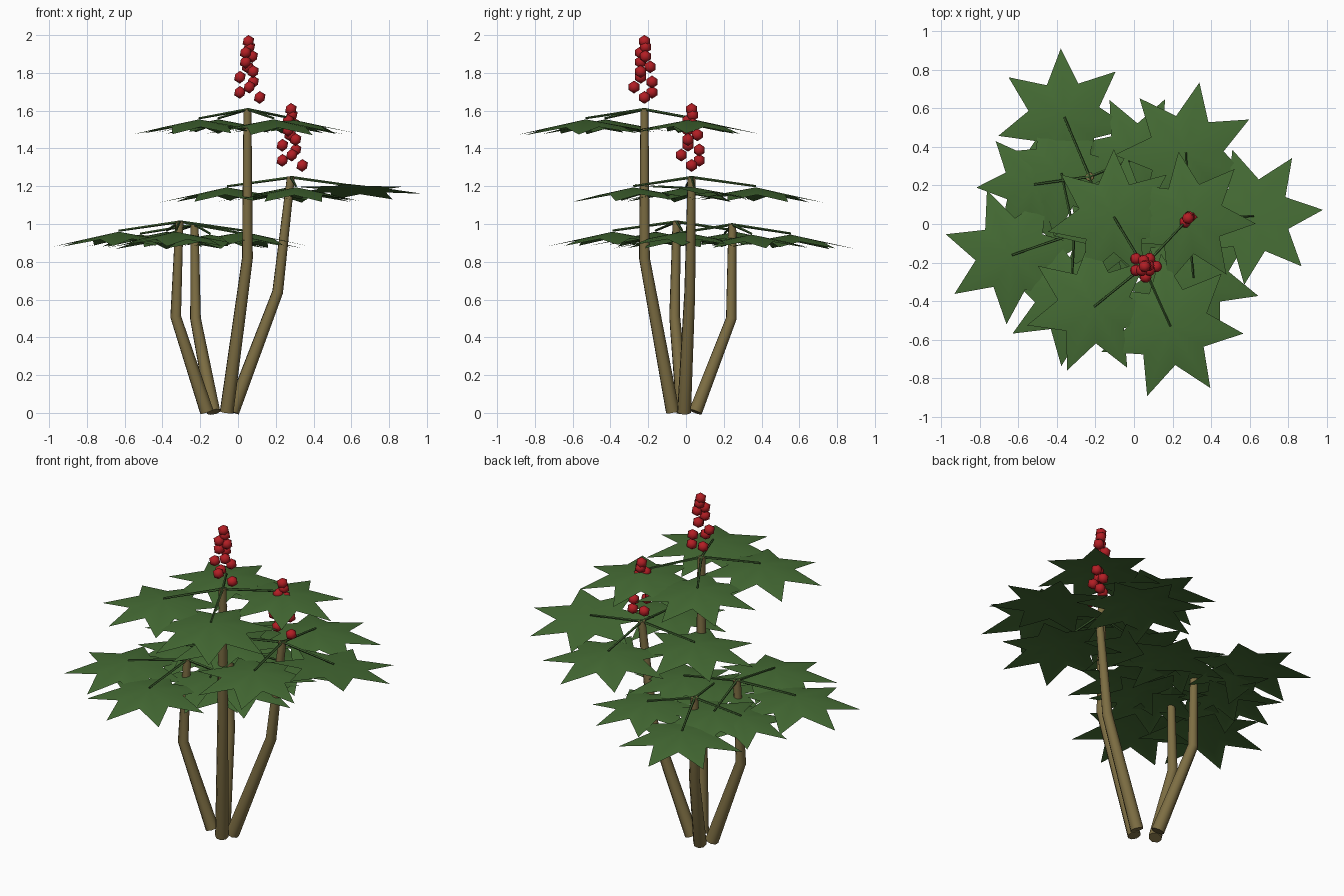
import bpy, bmesh, math
from mathutils import Vector, Matrix

if "Cube" in bpy.data.objects:
    bpy.data.objects.remove(bpy.data.objects["Cube"])


def mat(name, rgb):
    m = bpy.data.materials.new(name)
    m.diffuse_color = (*rgb, 1)
    m.use_nodes = True
    m.node_tree.nodes["Principled BSDF"].inputs["Base Color"].default_value = m.diffuse_color
    return m


LEAF = mat("leaf green", (0.06, 0.15, 0.035))
STALK = mat("stalk green", (0.05, 0.12, 0.03))
BARK = mat("olive brown", (0.205, 0.155, 0.056))
BERRY = mat("berry red", (0.45, 0.013, 0.018))


def finish(name, bm, material, smooth=lambda p: False):
    me = bpy.data.meshes.new(name)
    bm.to_mesh(me)
    bm.free()
    me.materials.append(material)
    for p in me.polygons:
        p.use_smooth = smooth(p)
    ob = bpy.data.objects.new(name, me)
    bpy.context.collection.objects.link(ob)
    return ob


def tube(bm, points, radii, sides):
    """Straight-sided tube through a few points, capped at both ends."""
    pts = [Vector(p) for p in points]
    rings = []
    for i, p in enumerate(pts):
        d = (pts[min(i + 1, len(pts) - 1)] - pts[max(i - 1, 0)]).normalized()
        side = d.cross(Vector((0.31, 0.95, 0.05))).normalized()
        up = d.cross(side)
        ring = []
        for k in range(sides):
            a = math.tau * k / sides
            ring.append(bm.verts.new(p + radii[i] * (math.cos(a) * side + math.sin(a) * up)))
        rings.append(ring)
    for r0, r1 in zip(rings, rings[1:]):
        for k in range(sides):
            j = (k + 1) % sides
            bm.faces.new((r0[k], r0[j], r1[j], r1[k]))
    bm.faces.new(rings[0][::-1])
    bm.faces.new(rings[-1])


def leaf(name, centre, heading, tip_angle, size, roll):
    """Seven-pointed leaf, a shallow umbrella with drooping points."""
    bm = bmesh.new()
    out = Vector((math.cos(heading), math.sin(heading), 0))
    across = Vector((-out.y, out.x, 0))
    droop = 0.2 - 1.1 * roll
    mid = bm.verts.new((0, 0, 0))
    rim = []
    for k in range(14):
        a = math.radians(tip_angle) + math.pi * k / 7
        r = size if k % 2 == 0 else size * 0.53
        p = Vector((r * math.cos(a), r * math.sin(a), 0))
        p.z = -droop * r - 0.02 * p.dot(out) - roll * p.dot(across)
        rim.append(bm.verts.new(p))
    for k in range(14):
        bm.faces.new((mid, rim[k], rim[(k + 1) % 14]))
    bmesh.ops.translate(bm, verts=bm.verts, vec=centre)
    finish(name, bm, LEAF, smooth=lambda p: True)


# Each plant stem: base, knee, top, then its leaves
# (stalk heading, stalk length, tip angle, leaf size, roll)
stems = {
    "tall": ((-0.06, -0.07, 0.005), (0.05, -0.22, 0.82), (0.05, -0.22, 1.61),
             [(47, 0.34, 47, 0.35, 0), (121, 0.30, 90, 0.35, 0),
              (219, 0.33, 247, 0.36, 0), (294, 0.34, 303, 0.38, 0)]),
    "middle": ((-0.03, -0.01, 0.005), (0.21, 0.02, 0.64), (0.28, 0.03, 1.25),
               [(92, 0.34, 79, 0.37, 0), (2, 0.34, 5, 0.36, 0.12),
                (185, 0.34, 190, 0.36, 0), (275, 0.31, 293, 0.35, 0)]),
    "left": ((-0.165, -0.015, 0.005), (-0.33, -0.06, 0.51), (-0.31, -0.05, 1.015),
             [(199, 0.34, 214, 0.36, 0), (102, 0.32, 110, 0.34, 0),
              (267, 0.34, 262, 0.35, 0), (5, 0.34, 0, 0.34, 0)]),
    "back": ((-0.13, 0.05, 0.005), (-0.225, 0.24, 0.50), (-0.23, 0.245, 1.0),
             [(113, 0.335, 93, 0.355, 0), (188, 0.29, 183, 0.30, 0),
              (22, 0.27, 65, 0.33, 0), (285, 0.31, 280, 0.34, 0)]),
}

for name, (base, knee, top, leaves) in stems.items():
    bm = bmesh.new()
    tube(bm, (base, knee, top), (0.038, 0.030, 0.022), 8)
    finish(name + "_stem", bm, BARK, smooth=lambda p: len(p.vertices) == 4)
    stalks = bmesh.new()
    hub = Vector(top)
    for i, (head, length, tip, size, roll) in enumerate(leaves):
        h = math.radians(head)
        end = hub + Vector((length * math.cos(h), length * math.sin(h), -0.05))
        tube(stalks, (hub - Vector((0, 0, 0.003)), end), (0.008, 0.006), 5)
        leaf(f"{name}_leaf_{i + 1}", end - Vector((0, 0, 0.006)), h, tip, size, roll)
    finish(name + "_leaf_stalks", stalks, STALK)

# Berry spikes: offsets (x, y, z) from the topmost berry
berries = [(0, 0, 0), (0.005, 0.005, -0.03), (-0.015, -0.02, -0.06), (0.02, 0.005, -0.08),
           (-0.015, -0.02, -0.11), (-0.005, 0.03, -0.135), (0.025, -0.02, -0.16),
           (-0.045, -0.02, -0.19), (0.025, 0.04, -0.215), (0.005, -0.055, -0.242),
           (-0.045, 0.04, -0.27), (0.06, 0, -0.297)]
for name, tip in (("tall", (0.055, -0.22, 1.967)), ("middle", (0.28, 0.03, 1.607))):
    bm = bmesh.new()
    for off in berries:
        bmesh.ops.create_icosphere(bm, subdivisions=1, radius=0.034,
                                   matrix=Matrix.Translation(Vector(tip) + Vector(off)))
    finish(name + "_berries", bm, BERRY, smooth=lambda p: True)
